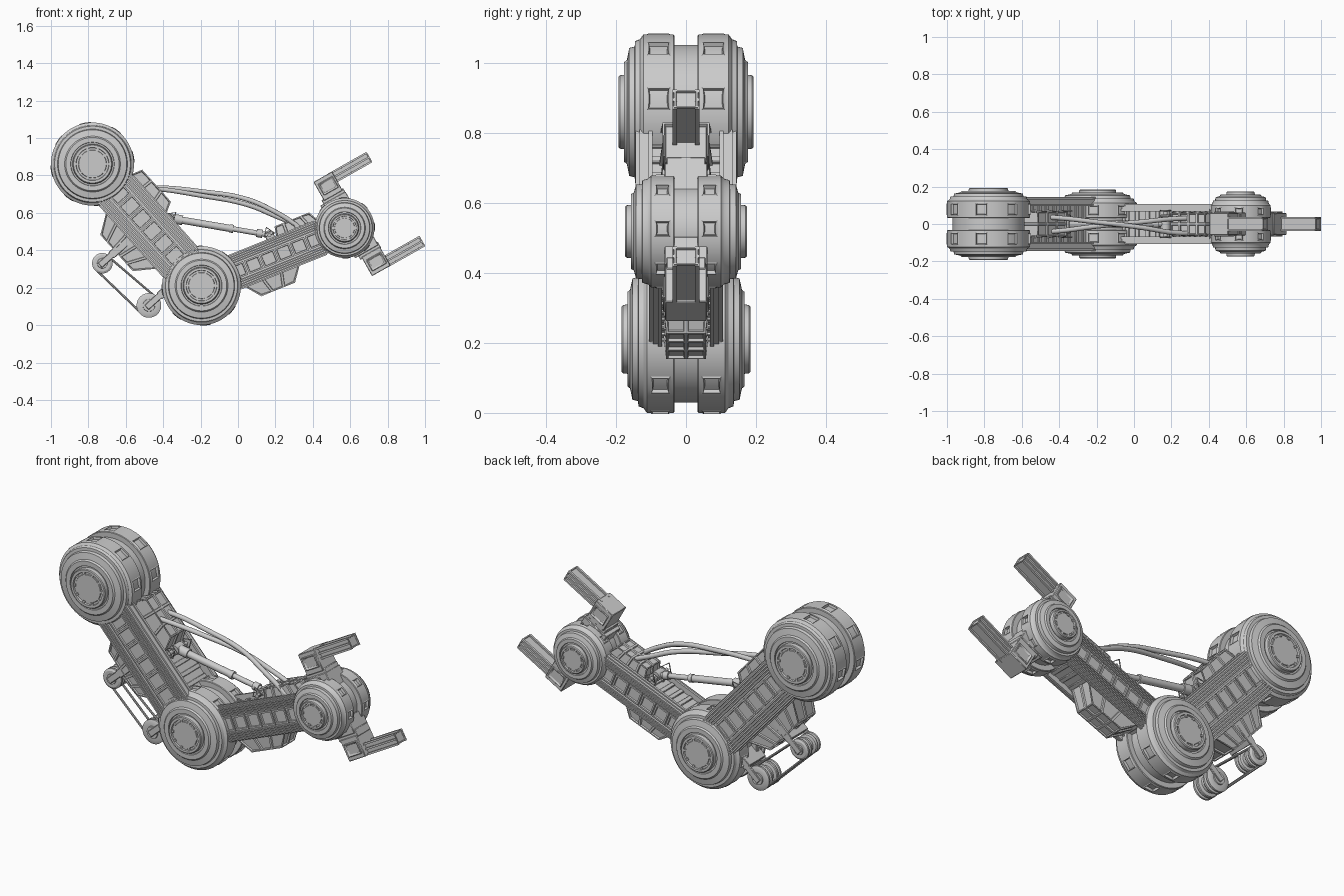
import bpy, bmesh
from math import pi, cos, sin, atan2, radians, hypot
from mathutils import Matrix, Vector

if "Cube" in bpy.data.objects:
    bpy.data.objects.remove(bpy.data.objects["Cube"])

A, B, C = (-0.778, 0.861), (-0.195, 0.211), (0.57, 0.519)   # joint centres (x, z)


def frame(p, ang):
    """Local frame in the xz plane: X along ang, Y sideways, Z normal."""
    return Matrix.Translation((p[0], 0, p[1])) @ Matrix.Rotation(-ang, 4, 'Y')


def finish(name, bm, M=Matrix(), bevel=0):
    bmesh.ops.recalc_face_normals(bm, faces=bm.faces)
    me = bpy.data.meshes.new(name)
    bm.to_mesh(me)
    bm.free()
    me.shade_smooth()
    me.set_sharp_from_angle(angle=radians(28))
    ob = bpy.data.objects.new(name, me)
    bpy.context.collection.objects.link(ob)
    ob.matrix_world = M
    if bevel:
        m = ob.modifiers.new("bevel", 'BEVEL')
        m.width, m.segments = bevel, 1
    return ob


def box(bm, u0, u1, y0, y1, v0, v1, pre=Matrix(), inset=0, depth=-0.006):
    m = pre @ Matrix.Translation(((u0+u1)/2, (y0+y1)/2, (v0+v1)/2)) @ Matrix.Diagonal((u1-u0, y1-y0, v1-v0, 1))
    vs = bmesh.ops.create_cube(bm, size=1, matrix=m)['verts']
    if inset:
        fs = list({f for v in vs for f in v.link_faces})
        bmesh.ops.recalc_face_normals(bm, faces=fs)
        bmesh.ops.inset_individual(bm, faces=fs, thickness=inset, depth=0)
        bmesh.ops.inset_individual(bm, faces=fs, thickness=0.002, depth=depth)


def lathe(bm, prof, seg, phase=0, centre=(0, 0)):
    """Revolve (r, y) profile about the Y axis, closed with end caps."""
    rings = [[bm.verts.new((centre[0] + r*cos(phase + 2*pi*i/seg), y, centre[1] + r*sin(phase + 2*pi*i/seg)))
              for i in range(seg)] for r, y in prof]
    bands = []
    for a, b in zip(rings, rings[1:]):
        bands.append([bm.faces.new((a[i], a[(i+1) % seg], b[(i+1) % seg], b[i])) for i in range(seg)])
    bm.faces.new(rings[0])
    bm.faces.new(rings[-1])
    return bands


def rod(bm, p, q, r, seg=16):
    p, q = Vector(p), Vector(q)
    m = Matrix.Translation((p+q)/2) @ (q-p).to_track_quat('Z', 'Y').to_matrix().to_4x4()
    bmesh.ops.create_cone(bm, cap_ends=True, segments=seg, radius1=r, radius2=r, depth=(q-p).length, matrix=m)


def tube(name, pts, r, cyclic=False, kind='BEZIER'):
    cu = bpy.data.curves.new(name, 'CURVE')
    cu.dimensions, cu.bevel_depth, cu.bevel_resolution, cu.use_fill_caps = '3D', r, 3, True
    sp = cu.splines.new(kind)
    if kind == 'BEZIER':
        sp.bezier_points.add(len(pts)-1)
        for b, p in zip(sp.bezier_points, pts):
            b.co, b.handle_left_type, b.handle_right_type = p, 'AUTO', 'AUTO'
    else:
        sp.points.add(len(pts)-1)
        for b, p in zip(sp.points, pts):
            b.co = (*p, 1)
    sp.use_cyclic_u = cyclic
    ob = bpy.data.objects.new(name, cu)
    bpy.context.collection.objects.link(ob)
    return ob


# Joint drums: stepped lathe with pockets around the treads
def joint(name, c, R, w, cap, W, phi):
    seg, bm = 64, bmesh.new()
    k = R - cap - 0.02                     # radial run of the stepped shoulder
    s = W - 0.016 - w                      # sideways run of the shoulder
    half = [(R-0.03, 0.033), (R-0.003, 0.033), (R, 0.036), (R, 0.045), (R, w-0.013), (R, w-0.003), (R-0.004, w),
            (R-.14*k, w+.12*s), (R-.2*k, w+.4*s), (R-.36*k, w+.42*s), (R-.4*k, w+.72*s), (R-.75*k, w+.85*s),
            (R-.82*k, w+s), (cap+.012, w+s), (cap+.01, w+.85*s), (cap+.002, w+.85*s), (cap, W-.004), (cap-.004, W),
            (cap*.84, W), (cap*.82, W-.009), (cap*.72, W-.009), (cap*.7, W-.005)]
    prof = [(r, -y) for r, y in reversed(half)] + half
    bands = lathe(bm, prof, seg, phi - 1.5*2*pi/seg)
    n = len(half)
    bmesh.ops.recalc_face_normals(bm, faces=bm.faces)
    pockets = [f for b in (bands[n-5], bands[n+3]) for i, f in enumerate(b) if i % 8 < 3]
    bmesh.ops.inset_region(bm, faces=pockets, thickness=0.006, depth=0.003)
    bmesh.ops.inset_region(bm, faces=pockets, thickness=0.003, depth=-0.013)
    for i in range(10):                    # cap lugs
        m = Matrix.Rotation(2*pi*i/10, 4, 'Y')
        for sg in (-1, 1):
            box(bm, cap*.7, cap*.86, *sorted((sg*(W-.012), sg*(W-.002))), -.006, .006, m)
    finish(name, bm, frame(c, 0))


joint("shoulder_drum", A, 0.222, 0.125, 0.105, 0.193, radians(10))
joint("elbow_drum", B, 0.211, 0.115, 0.098, 0.184, radians(6))
joint("wrist_drum", C, 0.16, 0.103, 0.075, 0.174, radians(3))


# Arm segment: core, side rails, long ridges and a strip of recessed panels
def arm(name, M, L, h, core, yin, yout, u0, u1, n):
    bm = bmesh.new()
    box(bm, .05, L-.05, -yin-.005, yin+.005, -core, core)
    for i in range(9):
        u = u0 + (u1-u0)*(i+.5)/9
        box(bm, u-.012, u+.012, -yin, yin, -core-.008, core+.008)
    finish(name + "_core", bm, M, .003)
    bm = bmesh.new()
    for s in (-1, 1):
        def span(a, b):
            return sorted((s*a, s*b))
        box(bm, .08, L-.08, *span(yin, yout-.012), -h, h)
        step = (u1-u0)/n
        for i in range(n):
            box(bm, u0+i*step+.003, u0+(i+1)*step-.003, *span(yout-.03, yout-.003), -.42*h, .42*h, inset=.012, depth=-.009)
        for t in (-1, 1):
            for f in (.50, .62, .74, .86):
                box(bm, .1, L-.1, *span(yout-.02, yout), *sorted((t*f*h, t*(f+.07)*h)))
            box(bm, .14, L-.14, *span(yin-.004, yin+.008), *sorted((t*h*.9, t*(h+.006))))
    finish(name + "_rails", bm, M)


angle1, angle2 = atan2(B[1]-A[1], B[0]-A[0]), atan2(C[1]-B[1], C[0]-B[0])
L1, L2 = hypot(B[0]-A[0], B[1]-A[1]), hypot(C[0]-B[0], C[1]-B[1])
M1, M2, MH = frame(A, angle1), frame(B, angle2), frame(C, radians(29.5))
arm("upper_arm", M1, L1, .118, .08, .1, .145, .17, L1-.17, 6)
arm("forearm", M2, L2, .092, .065, .072, .106, .17, L2-.13, 6)


# Tapered covers with recessed panels
def cover(name, M, base, top, v0, v1, hy, nu, ny):
    bm, V = bmesh.new(), {}
    for k, (ends, v, w) in enumerate(((base, v0, hy), (top, v1, hy*.86))):
        for i in range(nu+1):
            for j in range(ny+1):
                V[i, j, k] = bm.verts.new((ends[0]+(ends[1]-ends[0])*i/nu, w*(2*j/ny-1), v))
    fs = []
    for i in range(nu):
        for j in range(ny):
            fs.append(bm.faces.new([V[i, j, 1], V[i+1, j, 1], V[i+1, j+1, 1], V[i, j+1, 1]]))
        for j in (0, ny):
            fs.append(bm.faces.new([V[i, j, 0], V[i+1, j, 0], V[i+1, j, 1], V[i, j, 1]]))
    for i in (0, nu):
        for j in range(ny):
            fs.append(bm.faces.new([V[i, j, 0], V[i, j+1, 0], V[i, j+1, 1], V[i, j, 1]]))
    bmesh.ops.recalc_face_normals(bm, faces=fs)
    if (sum((f.normal.z for f in fs)) > 0) != (v1 > v0):
        bmesh.ops.reverse_faces(bm, faces=fs)
    bmesh.ops.inset_individual(bm, faces=fs, thickness=.008, depth=0)
    bmesh.ops.inset_individual(bm, faces=fs, thickness=.003, depth=-.008)
    bm.faces.new([V[i, j, 0] for i, j in ((0, 0), (nu, 0), (nu, ny), (0, ny))])
    finish(name, bm, M)


cover("upper_arm_top_cover", M1, (.16, .49), (.2, .43), .06, .178, .078, 3, 2)
cover("upper_arm_bottom_cover", M1, (.21, .68), (.31, .57), -.07, -.222, .085, 5, 2)
cover("forearm_top_cover", M2, (.46, .73), (.48, .68), .05, .148, .068, 4, 2)
cover("forearm_bottom_cover", M2, (.18, .56), (.275, .47), -.05, -.172, .066, 3, 2)

# Gripper: two blocks and bars on the wrist
for s, name, du in ((1, "upper", 0), (-1, "lower", .025)):
    bm = bmesh.new()

    def vs(a, b):
        return sorted((s*a, s*b))
    box(bm, -.055+du, .1+du*.5, -.062, .062, *vs(.08, .168))
    box(bm, -.035+du, .098+du*.8, -.056, .056, *vs(.15, .19))
    box(bm, -.024+du, .09+du, -.06, .06, *vs(.18, .296))
    box(bm, -.01+du, .08+du, -.066, .066, *vs(.205, .275), inset=.01)
    finish(name + "_gripper_block", bm, MH, .006)
    bm = bmesh.new()
    box(bm, .07+du, .303+du, -.034, .034, *vs(.236, .294), inset=.008)
    for y in (-1, 1):
        for v in ((.233, .243), (.26, .27), (.287, .297)):
            box(bm, .07+du, .3+du, *sorted((y*.026, y*.038)), *vs(*v))
    finish(name + "_gripper_bar", bm, MH)

# Belt pulleys under the upper arm
pulleys = ((.43, -.315, .055), (.764, -.28, .066))
bm = bmesh.new()
for u, v, r in pulleys:
    half = [(r*.7, .012), (r*.95, .016), (r, .02), (r, .03), (r*.85, .034), (r*.85, .04), (r, .044),
            (r, .054), (r*.8, .06), (r*.5, .06), (r*.48, .066), (r*.3, .066)]
    lathe(bm, [(a, -y) for a, y in reversed(half)] + half, 32, 0, (u, v))
finish("belt_pulleys", bm, M1)
bm = bmesh.new()
for u, v, r in pulleys:
    for y in (-.072, .06):
        box(bm, u-.017, u+.017, y, y+.012, v-.017, -.1)
    box(bm, u-.022, u+.022, -.072, .072, v+r+.008, -.08)
finish("pulley_brackets", bm, M1, .003)
bm = bmesh.new()
(ua, va, ra), (ub, vb, rb) = pulleys
for t in (1, -1):
    for y in (-.037, .037):
        rod(bm, (ua, y, va+t*ra*.88), (ub, y, vb+t*rb*.88), .006, 8)
finish("drive_belts", bm, M1)

# Piston between the two arm segments
P, Q = Vector((-.366, 0, .572)), Vector((.168, 0, .481))
bm = bmesh.new()
for a, b, r in ((.03, .13, .026), (.1, .62, .019), (.6, .64, .022), (.6, .97, .014), (.87, .93, .022)):
    rod(bm, P.lerp(Q, a), P.lerp(Q, b), r, 20)
for p in (P, Q):
    rod(bm, p - Vector((0, .03, 0)), p + Vector((0, .03, 0)), .026, 20)
    rod(bm, p - Vector((0, .075, 0)), p + Vector((0, .075, 0)), .01, 12)
finish("piston", bm)
for M, p, name in ((M1, P, "rear"), (M2, Q, "front")):
    l = M.inverted() @ p
    bm = bmesh.new()
    for y in (-.05, .036):
        box(bm, l.x-.024, l.x+.024, y, y+.014, .05, l.z+.018)
    finish(name + "_piston_clevis", bm, M, .004)
    for y in (-.07, .07):                  # small wire guards
        t = tube(name + "_wire_guard", [(l.x-.03, y, l.z), (l.x+.03, y, l.z), (l.x, y, l.z+.045)], .004, True, 'POLY')
        t.matrix_world = M

# Hoses over the elbow
for name, dz, y0, y1 in (("first_hose", 0, .035, -.05), ("second_hose", -.022, -.04, .03)):
    tube(name, [(-.53, y0, .73), (-.44, y0, .735+dz*.3), (-.2, y0*.3, .715+dz), (.05, y1*.4, .672+dz*1.3),
                (.2, y1*.9, .605+dz), (.29, y1, .55+dz*.3), (.34, y1, .51)], .013)
